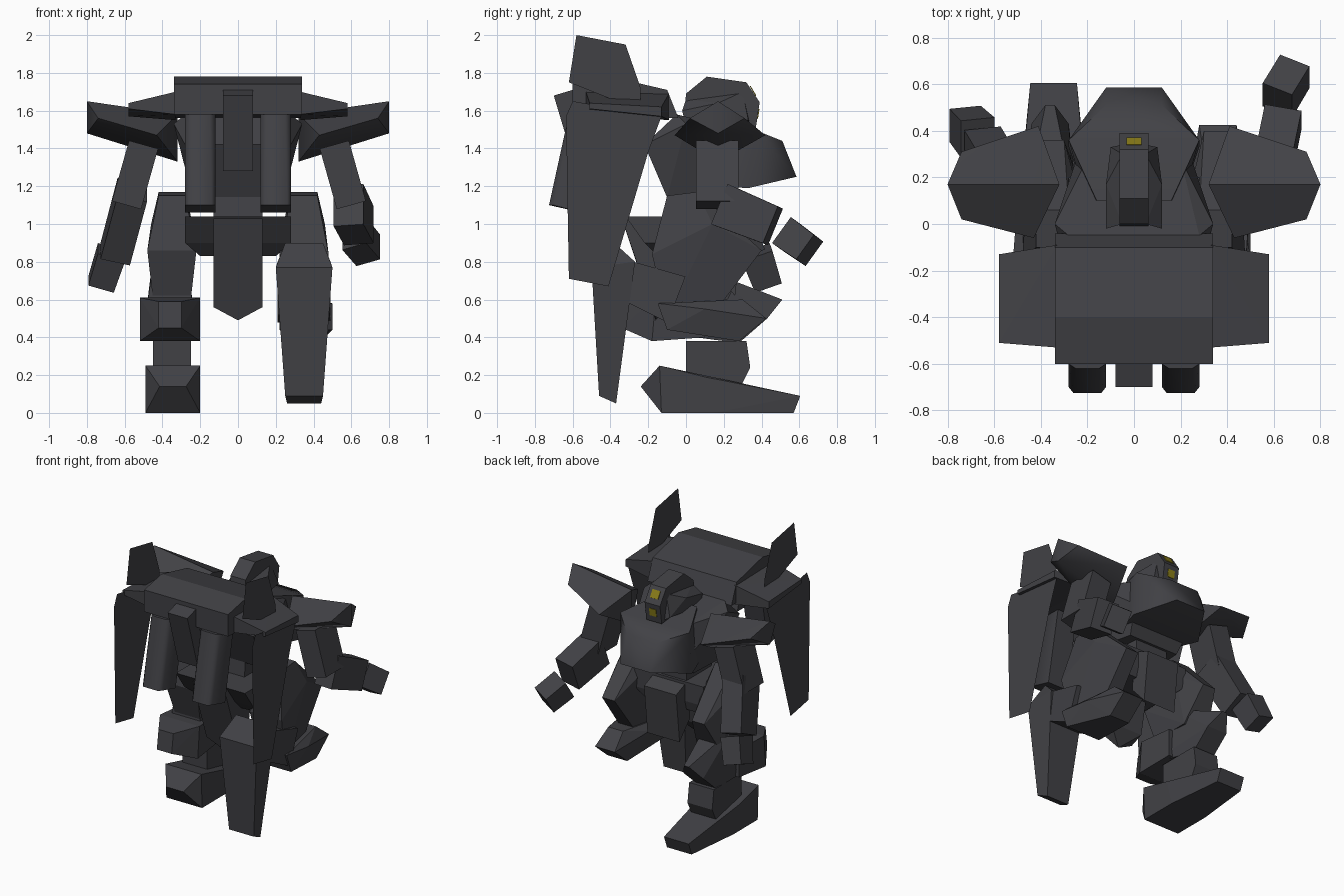
import bpy, bmesh
from mathutils import Vector

cube = bpy.data.objects.get("Cube")
if cube:
    bpy.data.objects.remove(cube, do_unlink=True)


def material(name, colour):
    m = bpy.data.materials.new(name)
    m.use_nodes = True
    m.diffuse_color = colour
    m.node_tree.nodes["Principled BSDF"].inputs["Base Color"].default_value = colour
    return m


ARMOUR = material("dark grey armour", (0.053, 0.053, 0.06, 1))
EYE = material("yellow lens", (0.26, 0.21, 0.01, 1))


def finish(name, bm, smooth=False, mat=ARMOUR):
    bmesh.ops.recalc_face_normals(bm, faces=bm.faces)
    mesh = bpy.data.meshes.new(name)
    bm.to_mesh(mesh)
    bm.free()
    mesh.materials.append(mat)
    obj = bpy.data.objects.new(name, mesh)
    bpy.context.collection.objects.link(obj)
    if smooth:
        bpy.ops.object.select_all(action="DESELECT")
        obj.select_set(True)
        bpy.context.view_layer.objects.active = obj
        bpy.ops.object.shade_smooth_by_angle(angle=0.9)


def hull(name, points, mat=ARMOUR, smooth=False):
    """Convex armour block around a few corner points."""
    bm = bmesh.new()
    for p in points:
        bm.verts.new(p)
    out = bmesh.ops.convex_hull(bm, input=bm.verts)
    spare = {g for g in out["geom_interior"] + out["geom_unused"] if isinstance(g, bmesh.types.BMVert)}
    bmesh.ops.delete(bm, geom=list(spare), context="VERTS")
    bmesh.ops.dissolve_limit(bm, angle_limit=0.03, verts=bm.verts, edges=bm.edges)
    finish(name, bm, smooth, mat)


def slab(name, profile, x0, x1, mat=ARMOUR):
    """Side profile (y, z) spanning x0 to x1."""
    hull(name, [(x, y, z) for x in (x0, x1) for y, z in profile], mat)


def block(name, centre, corners, smooth=False):
    """Block symmetric about x = centre; corners are (half width, y, z)."""
    hull(name, [(centre + s * w, y, z) for s in (-1, 1) for w, y, z in corners], ARMOUR, smooth)


def limb(name, a, b, size_a, size_b):
    """Tapered box running between two points."""
    a, b = Vector(a), Vector(b)
    axis = (b - a).normalized()
    side = Vector((1, 0, 0))
    side = (side - axis * side.dot(axis)).normalized()
    depth = axis.cross(side)
    hull(name, [p + side * (i * w / 2) + depth * (j * d / 2)
                for p, (w, d) in ((a, size_a), (b, size_b)) for i in (-1, 1) for j in (-1, 1)])


def sheet(name, x, profile):
    bm = bmesh.new()
    bm.faces.new([bm.verts.new((x, y, z)) for y, z in profile])
    finish(name, bm)


# Backpack with central box
slab("backpack", [(-.6, 1.58), (-.6, 1.74), (-.4, 1.78), (-.1, 1.71), (-.04, 1.56)], -.34, .34)
slab("backpack_spine", [(-.7, 1.68), (-.6, 1.71), (-.48, 1.28), (-.58, 1.28)], -.08, .08)

for s, label in ((1, "left"), (-1, "right")):
    # Wings: a bracket, a hanging panel and a raised fin
    hull(label + "_wing_bracket",
         [(s * x, y, z) for x, y, z in ((.33, -.53, 1.7), (.33, -.09, 1.69), (.33, -.53, 1.58), (.33, -.09, 1.55),
                                        (.58, -.51, 1.64), (.58, -.13, 1.62), (.58, -.51, 1.61), (.58, -.13, 1.57))])
    sheet(label + "_wing_panel", s * .56,
          [(-.6, 1.65), (-.13, 1.57), (-.2, 1.38), (-.41, .67), (-.62, .71), (-.635, 1.57)])
    sheet(label + "_wing_fin", s * .47, [(-.58, 2), (-.32, 1.95), (-.24, 1.72), (-.24, 1.6), (-.62, 1.75)])
    # Thrusters
    block(label + "_thruster", s * .2, [(.08, -.6, 1.58), (.08, -.45, 1.58), (.05, -.62, 1.58),
                                        (.08, -.7, 1.1), (.08, -.55, 1.06), (.06, -.725, 1.1)], True)
    # Diamond-section shoulder guard
    hull(label + "_shoulder",
         [(s * x, y, z) for x, y, z in ((.8, .17, 1.65), (.8, .17, 1.48), (.74, .02, 1.56), (.74, .31, 1.56),
                                        (.32, .17, 1.58), (.32, .17, 1.33), (.43, -.06, 1.47), (.41, .42, 1.47))], smooth=True)
    # Head cheeks
    hull(label + "_cheek", [(s * x, y, z) for x, y, z in ((.05, 0, 1.66), (.05, .3, 1.7), (.05, .34, 1.52),
                                                          (.12, -.02, 1.6), (.12, .17, 1.64), (.1, .33, 1.55), (.12, 0, 1.52))])

# Head crest and eye lenses
slab("head", [(-.01, 1.55), (0, 1.69), (.11, 1.78), (.32, 1.75), (.39, 1.645), (.37, 1.51)], -.062, .062)
slab("upper_lens", [(.338, 1.728), (.342, 1.731), (.372, 1.681), (.368, 1.678)], -.032, .032, EYE)
slab("lower_lens", [(.385, 1.61), (.389, 1.61), (.381, 1.555), (.377, 1.555)], -.028, .028, EYE)

# Torso and overhanging chest
block("torso", 0, [(.28, -.22, 1.42), (.28, -.05, 1.58), (.34, .0, 1.53), (.2, .28, 1.5), (.24, .3, 1.3),
                   (.24, -.1, 1.14), (.2, .2, 1.12)])
block("chest", 0, [(.28, .36, 1.5), (.12, .51, 1.44), (.12, .585, 1.25), (.28, .33, 1.19),
                   (.16, .1, 1.56), (.22, .15, 1.2)], True)
slab("waist", [(-.1, 1.16), (.18, 1.16), (.18, .95), (-.12, .95)], -.13, .13)

# Hips and hanging flaps
block("hips", 0, [(.28, -.32, 1.04), (.28, .2, 1.04), (.28, -.22, .9), (.28, .2, .9), (.2, -.15, .83), (.2, .18, .83)])
block("rear_flap", 0, [(.13, -.34, 1.03), (.13, -.24, .75), (.13, -.18, .56), (0, -.16, .49), (.13, 0, 1.0), (.13, -.08, .6)])
slab("front_flap", [(.15, 1.04), (.3, .98), (.26, .62), (.14, .75)], -.13, .13)

# Left arm reaching forward, right arm hanging
limb("left_upper_arm", (.51, .165, 1.42), (.6, .165, 1.1), (.16, .225), (.16, .225))
limb("left_forearm", (.585, .19, 1.1), (.64, .46, .99), (.16, .23), (.16, .21))
limb("left_hand", (.615, .53, .95), (.69, .655, .86), (.14, .17), (.14, .16))
limb("right_upper_arm", (-.5, .165, 1.42), (-.59, .165, 1.1), (.16, .225), (.16, .225))
limb("right_forearm", (-.56, .16, 1.18), (-.65, .32, .84), (.16, .22), (.16, .2))
limb("right_hand", (-.67, .37, .85), (-.725, .43, .68), (.15, .17), (.14, .15))

# Raised left leg, folded behind
block("left_thigh", .35, [(.07, -.1, 1.15), (.07, .06, 1.17), (.11, .14, 1.0), (.13, -.18, .84), (.05, .4, .86),
                          (.06, .15, .53), (.1, -.1, .5)])
block("left_shin", .36, [(.08, .425, .5), (.08, .28, .38), (.06, .3, .6), (.14, -.1, .44), (.14, -.15, .58),
                         (.14, .1, .55)])
limb("left_ankle", (.35, -.05, .6), (.35, -.36, .72), (.28, .26), (.24, .2))
block("left_foot", .35, [(.1, -.38, .9), (.15, -.5, .77), (.1, -.46, .09), (.09, -.37, .05), (.14, -.27, .8)])

# Planted right leg
block("right_thigh", -.35, [(.07, -.1, 1.15), (.07, .06, 1.17), (.11, .14, 1.0), (.13, -.16, .86), (.05, .36, .86),
                            (.1, .22, .6), (.1, -.08, .6)])
block("right_shin", -.36, [(.02, .51, .6), (.08, .43, .5), (.08, .28, .37), (.06, .28, .61), (.14, -.1, .42),
                           (.1, -.08, .72), (.1, .12, .75)])
block("right_calf", -.36, [(.06, -.34, .45), (.06, -.32, .59), (.16, -.18, .38), (.16, -.16, .61),
                           (.14, .1, .4), (.14, .1, .6)])
slab("right_ankle", [(0, .38), (.32, .38), (.34, .24), (.28, .12), (0, .15)], -.45, -.25)
block("right_foot", -.345, [(.07, -.24, .14), (.145, -.14, .25), (.145, -.13, 0), (.145, .1, .19),
                            (.1, .605, .09), (.1, .57, 0), (.145, .15, 0)])
